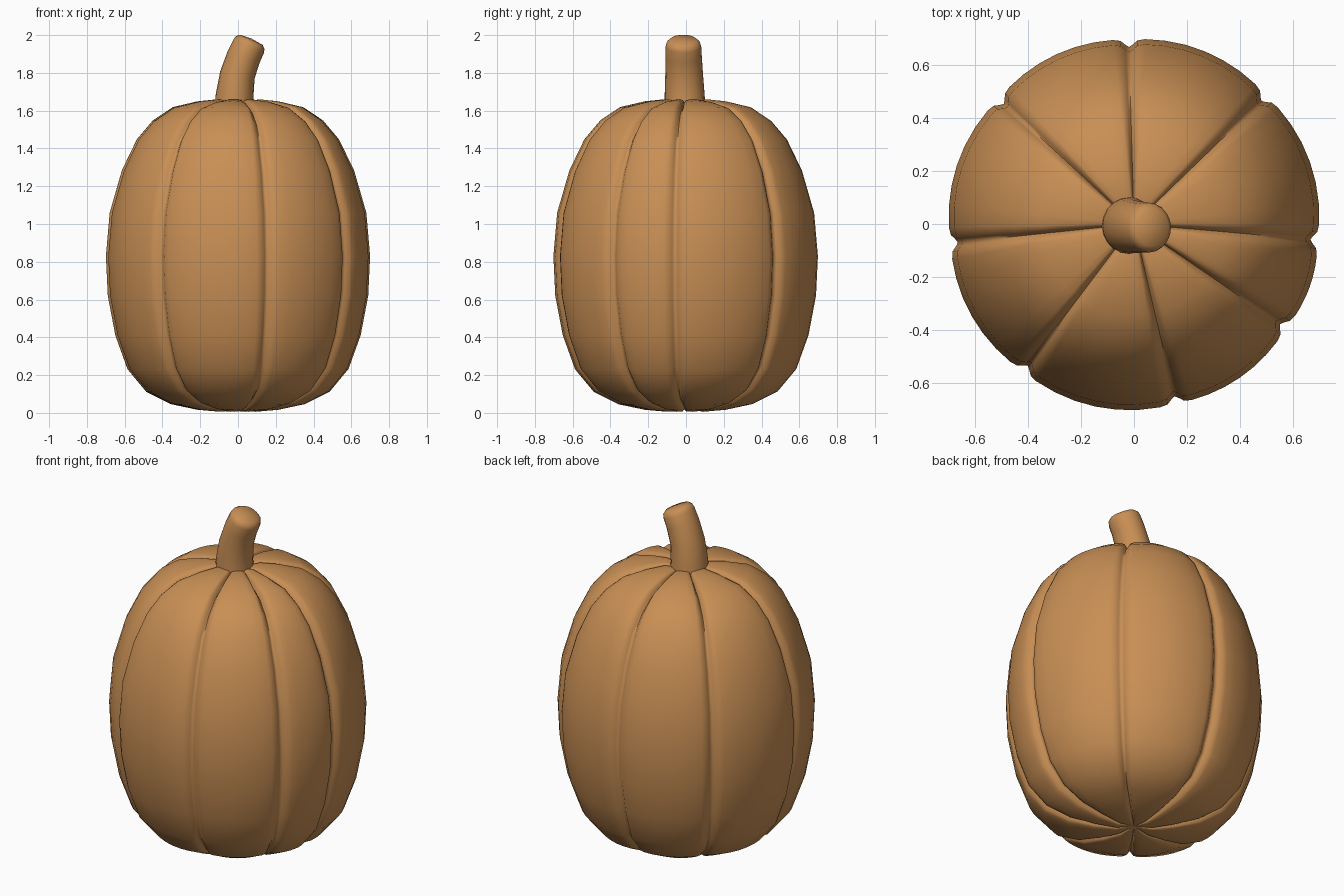
import bpy, bmesh, math
from mathutils import Vector

if "Cube" in bpy.data.objects:
    bpy.data.objects.remove(bpy.data.objects["Cube"])

skin = bpy.data.materials.new("warm orange brown")
skin.diffuse_color = (0.58, 0.275, 0.09, 1)
skin.use_nodes = True
skin.node_tree.nodes["Principled BSDF"].inputs["Base Color"].default_value = skin.diffuse_color


def finish(name, bm, angle):
    bmesh.ops.recalc_face_normals(bm, faces=bm.faces)
    me = bpy.data.meshes.new(name)
    bm.to_mesh(me)
    bm.free()
    ob = bpy.data.objects.new(name, me)
    bpy.context.collection.objects.link(ob)
    me.materials.append(skin)
    bpy.ops.object.select_all(action='DESELECT')
    ob.select_set(True)
    bpy.context.view_layer.objects.active = ob
    bpy.ops.object.shade_smooth_by_angle(angle=math.radians(angle))
    return ob


def skin_rings(bm, rings):
    for a, b in zip(rings, rings[1:]):
        n = len(a)
        for i in range(n):
            j = (i + 1) % n
            bm.faces.new((a[i], a[j], b[j], b[i]))


def fan(bm, ring, co):
    tip = bm.verts.new(co)
    for i in range(len(ring)):
        bm.faces.new((ring[i], ring[(i + 1) % len(ring)], tip))


# Gourd body: lathe profile (radius, height) with uneven vertical grooves
profile = [(0.04, 0.018), (0.1, 0.006), (0.22, 0.016), (0.36, 0.045), (0.49, 0.11),
           (0.59, 0.23), (0.655, 0.41), (0.695, 0.62), (0.705, 0.83), (0.685, 1.06),
           (0.62, 1.285), (0.54, 1.45), (0.455, 1.55), (0.35, 1.62), (0.22, 1.65),
           (0.12, 1.66), (0.06, 1.645)]
grooves = [-174, -126.9, -76.8, -34.4, -5, 44, 91.6, 137.3]
columns = []                                    # (angle, groove depth)
for k, a in enumerate(grooves):
    span = (grooves[(k + 1) % 8] - a) % 360
    steps = [0, 1.2, 2.6, 5] + [5 + (span - 10) * t / 6 for t in range(1, 6)]
    steps += [span - 5, span - 2.6, span - 1.2]
    for s in steps:
        d = min(s, span - s)
        bulge = 0.008 * (1 - math.sin(math.pi * s / span))
        columns.append((math.radians(a + s), 0.028 * math.exp(-(d / 2.0) ** 2) + bulge))

bm = bmesh.new()
rings = []
for i, (r, z) in enumerate(profile):
    p, q = profile[max(i - 1, 0)], profile[min(i + 1, len(profile) - 1)]
    n = Vector((q[1] - p[1], -(q[0] - p[0]))).normalized()
    fade = min(1, r / 0.16)
    rings.append([bm.verts.new(((r - n.x * d * fade) * math.cos(a),
                                (r - n.x * d * fade) * math.sin(a),
                                max(0, z - n.y * d * fade))) for a, d in columns])
skin_rings(bm, rings)
fan(bm, rings[0], (0, 0, 0.022))
fan(bm, rings[-1], (0, 0, 1.63))
finish("gourd_body", bm, 80)

# Stem: leaning tapered tube with rounded, slightly domed tip
path = [(-0.02, 1.6, 0.105, 0.108, 0), (-0.018, 1.68, 0.1, 0.106, 4),
        (-0.003, 1.79, 0.093, 0.1, 12), (0.03, 1.885, 0.09, 0.096, 20),
        (0.057, 1.942, 0.088, 0.094, 24), (0.064, 1.96, 0.083, 0.088, 24),
        (0.07, 1.975, 0.066, 0.07, 24)]
bm = bmesh.new()
rings = []
for x, z, rx, ry, tilt in path:
    t = math.radians(tilt)
    yc = -0.005 - 0.01 * (z - 1.6) / 0.4
    ring = []
    for i in range(20):
        a = 2 * math.pi * i / 20
        u = rx * math.cos(a)
        ring.append(bm.verts.new((x + u * math.cos(t), yc + ry * math.sin(a),
                                  z - u * math.sin(t))))
    rings.append(ring)
skin_rings(bm, rings)
fan(bm, rings[-1], (0.073, -0.015, 1.981))
fan(bm, rings[0], (-0.02, -0.005, 1.6))
finish("stem", bm, 50)
